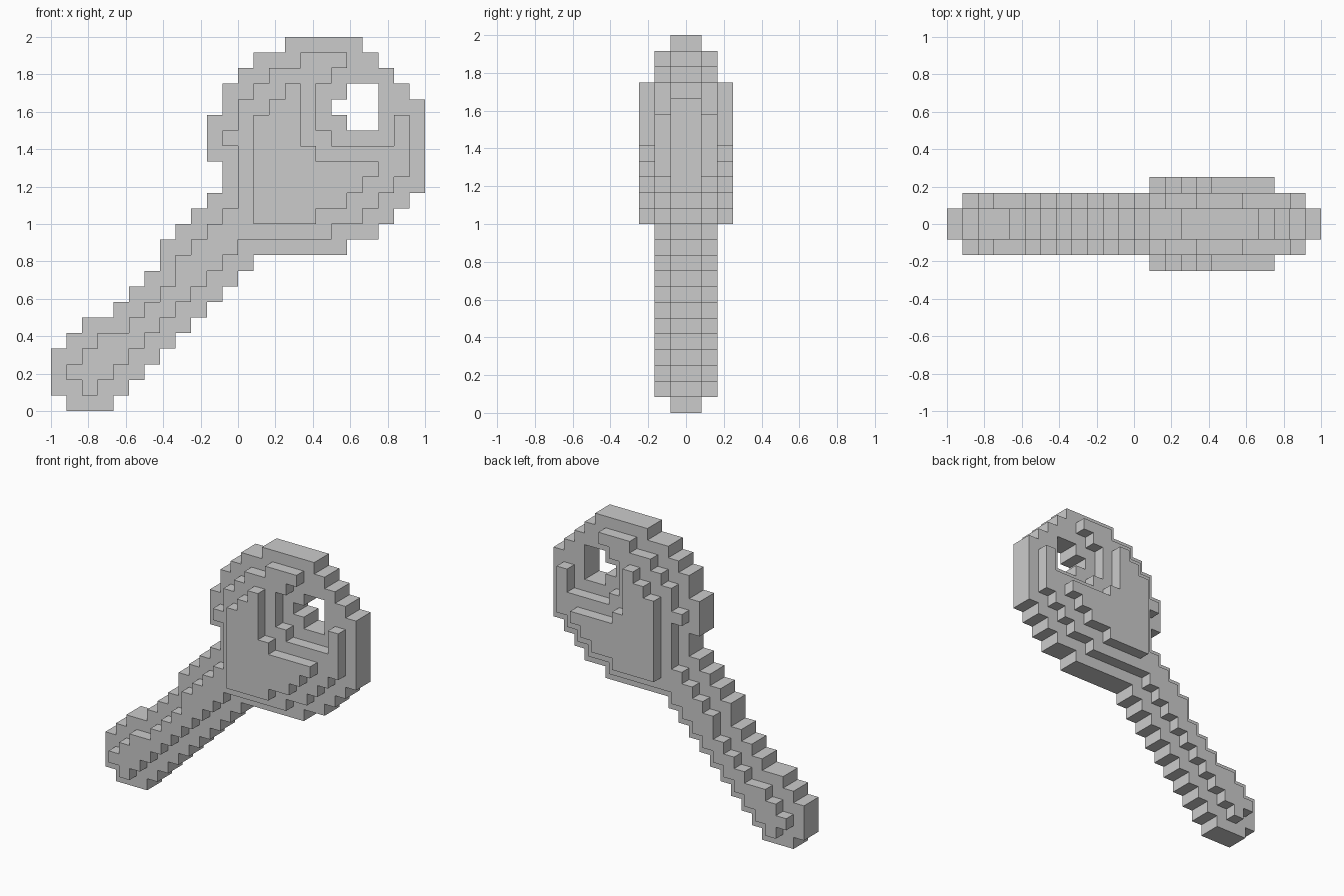
import bpy, bmesh

if "Cube" in bpy.data.objects:
    bpy.data.objects.remove(bpy.data.objects["Cube"])

U = 1 / 12  # block size

# Each layer: row -> column spans (start, end), counted in blocks from the lower left
def rows(first, *spans):
    return {(x, first + i) for i, (a, b) in enumerate(spans) for x in range(a, b)}

# Core plate: sloping handle, then round head
core = rows(0, (1, 4), (0, 5), (0, 6), (0, 7), (1, 8), (2, 9), (4, 10), (5, 11), (6, 12), (7, 13))
core |= rows(10, (7, 19), (8, 21), (9, 22), (10, 23), (11, 24), (11, 24), (10, 24),
             (10, 24), (10, 24), (11, 24), (11, 23), (12, 22), (13, 21), (15, 20))
# Opening through the head
core -= rows(18, (19, 21), (18, 21), (19, 21))

# Middle relief: handle ridge, head panel and the small upright prong
middle = rows(1, (2, 3), (1, 4), (2, 5), (3, 6), (5, 7), (6, 8), (7, 9), (8, 10), (8, 11), (9, 12))
middle |= rows(11, (10, 18), (11, 20), (12, 21), (12, 22), (12, 23), (12, 23),
               (11, 18), (12, 17), (12, 17), (13, 17), (14, 18), (16, 19))
middle |= rows(17, (22, 23), (22, 23))

# Outer raised panel on the head
panel = rows(12, (13, 17), (13, 19), (13, 20), (13, 21), (13, 17),
             (13, 16), (13, 16), (14, 16), (15, 16))

# Stack the layers symmetrically in depth
blocks = set()
for depth, cells in enumerate((core, middle, panel)):
    for x, z in cells:
        blocks |= {(x, depth, z), (x, -depth - 1, z)}

# Make a closed shell from the exposed block sides
bm = bmesh.new()
for cell in blocks:
    for axis in range(3):
        for side in (0, 1):
            near = list(cell)
            near[axis] += 2 * side - 1
            if tuple(near) in blocks:
                continue
            corners = []
            for s, t in ((0, 0), (1, 0), (1, 1), (0, 1)):
                p = list(cell)
                p[axis] += side
                p[(axis + 1) % 3] += s
                p[(axis + 2) % 3] += t
                corners.append(bm.verts.new(((p[0] - 12) * U, p[1] * U, p[2] * U)))
            bm.faces.new(corners if side else corners[::-1])
bmesh.ops.remove_doubles(bm, verts=bm.verts, dist=0.001)

mesh = bpy.data.meshes.new("block_paddle")
bm.to_mesh(mesh)
bm.free()
bpy.context.collection.objects.link(bpy.data.objects.new("block_paddle", mesh))
